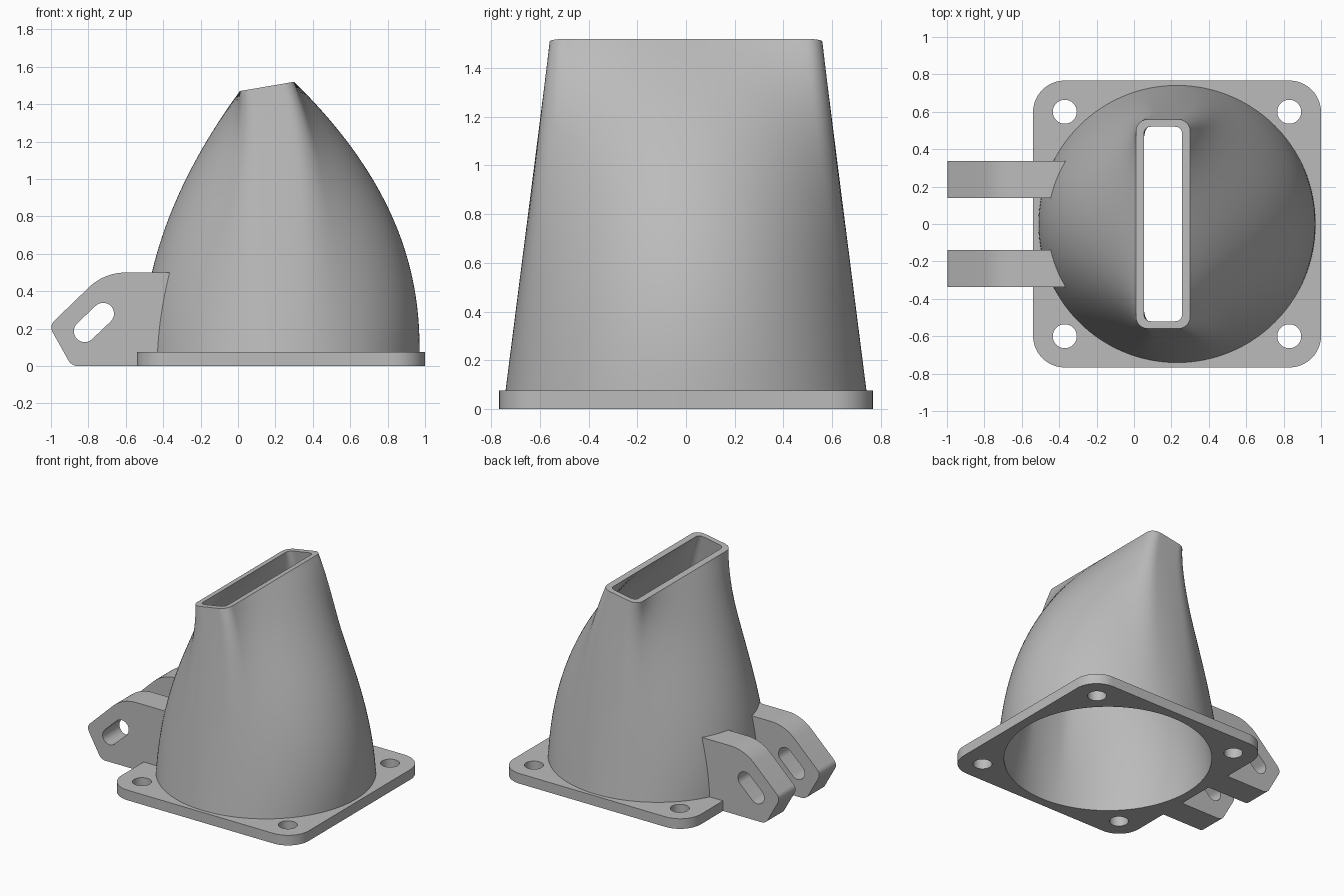
import bpy, bmesh, math
from mathutils import Vector

if "Cube" in bpy.data.objects:
    bpy.data.objects.remove(bpy.data.objects["Cube"])

CX = 0.23          # axis of the base
PLATE = 0.075      # plate thickness
N, ROWS = 192, 36  # loft resolution

grey = bpy.data.materials.new("plain grey")
grey.use_nodes = True
COLOUR = (0.5, 0.5, 0.5, 1)
grey.diffuse_color = COLOUR
grey.node_tree.nodes["Principled BSDF"].inputs["Base Color"].default_value = COLOUR


def arc(cx, cy, r, start, end, steps):
    return [(cx + r * math.cos(math.radians(start + (end - start) * i / steps)),
             cy + r * math.sin(math.radians(start + (end - start) * i / steps)))
            for i in range(steps + 1)]


def round_rect(cx, cy, hx, hy, r, steps=12):
    pts = []
    for k, (sx, sy) in enumerate([(1, 1), (-1, 1), (-1, -1), (1, -1)]):
        pts += arc(cx + sx * (hx - r), cy + sy * (hy - r), r, 90 * k, 90 * k + 90, steps)
    return pts


def rounded(corners):
    """Polygon from (x, y, radius) corners with filleted points."""
    pts = []
    for i, (x, y, r) in enumerate(corners):
        p = Vector((x, y))
        a = (Vector(corners[i - 1][:2]) - p).normalized()
        b = (Vector(corners[(i + 1) % len(corners)][:2]) - p).normalized()
        if r == 0:
            pts.append((x, y))
            continue
        half = a.angle(b) / 2
        d = r / math.tan(half)
        c = p + (a + b).normalized() * (r / math.sin(half))
        u, v = p + a * d - c, p + b * d - c
        w = u.angle(v)
        for k in range(13):
            q = c + (u * math.sin(w * (1 - k / 12)) + v * math.sin(w * k / 12)) / math.sin(w)
            pts.append((q.x, q.y))
    return pts


def add_object(name, mesh):
    obj = bpy.data.objects.new(name, mesh)
    bpy.context.collection.objects.link(obj)
    mesh.materials.clear()
    mesh.materials.append(grey)
    return obj


def baked(obj):
    deps = bpy.context.evaluated_depsgraph_get()
    deps.update()
    return bpy.data.meshes.new_from_object(obj.evaluated_get(deps))


def smooth(obj, degrees=30):
    bpy.ops.object.select_all(action='DESELECT')
    obj.select_set(True)
    bpy.context.view_layer.objects.active = obj
    bpy.ops.object.shade_smooth_by_angle(angle=math.radians(degrees))


def slab(name, loops, depth, place):
    """Flat outline with holes, given thickness; place maps (u, v, w) to a position."""
    curve = bpy.data.curves.new(name, 'CURVE')
    curve.dimensions, curve.fill_mode, curve.extrude = '2D', 'BOTH', depth / 2
    for loop in loops:
        s = curve.splines.new('POLY')
        s.points.add(len(loop) - 1)
        for p, (u, v) in zip(s.points, loop):
            p.co = (u, v, 0, 1)
        s.use_cyclic_u = True
    tmp = bpy.data.objects.new(name + "_outline", curve)
    bpy.context.collection.objects.link(tmp)
    mesh = baked(tmp)
    bpy.data.objects.remove(tmp)
    bm = bmesh.new()
    bm.from_mesh(mesh)
    bmesh.ops.remove_doubles(bm, verts=bm.verts, dist=1e-5)
    for v in bm.verts:
        v.co = place(*v.co)
    bmesh.ops.recalc_face_normals(bm, faces=bm.faces)
    bm.to_mesh(mesh)
    bm.free()
    return add_object(name, mesh)


def resample(pts, count):
    """Evenly spaced points along a closed outline."""
    pts = [Vector(p) for p in pts] + [Vector(pts[0])]
    seg = [(b - a).length for a, b in zip(pts, pts[1:])]
    step, out, i, run = sum(seg) / count, [], 0, 0.0
    for k in range(count):
        while i < len(seg) - 1 and run + seg[i] < k * step:
            run += seg[i]
            i += 1
        out.append(pts[i].lerp(pts[i + 1], (k * step - run) / seg[i] if seg[i] else 0))
    return out


def loft_rings(bm, radius, hx, hy, r):
    """Rings from the round base up to the tilted rounded slot."""
    mid = 0.155
    slot = resample([(mid + hx, 0)] + round_rect(mid, 0, hx, hy, r), N)
    rings = []
    for j in range(ROWS + 1):
        t = j / ROWS
        ring = []
        for k, p in enumerate(slot):
            a = math.tau * k / N
            bx, by = CX + radius * math.cos(a), radius * math.sin(a)
            f = t ** (2.08 + 0.12 * math.cos(a))
            neck = 0.6 * t ** 4 * (1 - t) * math.sin(a) ** 8 * (1 - math.cos(a)) / 2
            top = 1.495 + 0.17 * (p.x - mid)
            ring.append(bm.verts.new((bx + (p.x - bx) * f + neck,
                                      by + (p.y - by) * t,
                                      PLATE + (top - PLATE) * t)))
        rings.append(ring)
    return rings


def bridge(bm, rings):
    for a, b in zip(rings, rings[1:]):
        for k in range(N):
            n = (k + 1) % N
            bm.faces.new((a[k], a[n], b[n], b[k]))


def finish(bm, name):
    bmesh.ops.recalc_face_normals(bm, faces=bm.faces)
    mesh = bpy.data.meshes.new(name)
    bm.to_mesh(mesh)
    bm.free()
    return add_object(name, mesh)


OUTER = (0.741, 0.145, 0.56, 0.065)
INNER = (0.70, 0.102, 0.52, 0.035)

# Hollow hood, round at the base and slotted at the top
bm = bmesh.new()
outside, inside = loft_rings(bm, *OUTER), loft_rings(bm, *INNER)
rings = outside + inside[::-1]
bridge(bm, rings + [rings[0]])
smooth(finish(bm, "hood_shell"), 35)

# Base plate with the large opening and four bolt holes
holes = [arc(CX + sx * 0.6, sy * 0.6, 0.064, 0, 352.5, 47) for sx in (-1, 1) for sy in (-1, 1)]
opening = arc(CX, 0, 0.70, 0, 360 - 360 / N, N - 1)
plate = slab("base_plate", [round_rect(CX, 0, 0.77, 0.767, 0.17), opening] + holes, PLATE,
             lambda u, v, w: (u, v, w + PLATE / 2))
smooth(plate)

# Solid hood used to trim the lugs
bm = bmesh.new()
rings = loft_rings(bm, *OUTER)
foot = [bm.verts.new((v.co.x, v.co.y, -0.1)) for v in rings[0]]
bridge(bm, [foot] + rings)
bm.faces.new(foot)
bm.faces.new(rings[-1])
cutter = finish(bm, "lug_trimmer")
cutter.hide_render = True

# Pair of hinge lugs with slanted slots
profile = rounded([(-0.3, 0, 0), (-0.89, 0, 0.06), (-1.01, 0.215, 0.05),
                   (-0.715, 0.5, 0.28), (-0.3, 0.5, 0)])
slot_hole = arc(-0.721, 0.28, 0.058, -45, 135, 16) + arc(-0.82, 0.186, 0.058, 135, 315, 16)
for name, side in (("front_lug", -1), ("back_lug", 1)):
    lug = slab(name, [profile, slot_hole], 0.197, lambda u, v, w: (u, side * 0.2375 + w, v))
    mod = lug.modifiers.new("trim", 'BOOLEAN')
    mod.operation, mod.solver, mod.object = 'DIFFERENCE', 'EXACT', cutter
    mesh = baked(lug)
    lug.modifiers.clear()
    lug.data = mesh
    mesh.materials.clear()
    mesh.materials.append(grey)
    smooth(lug)
bpy.data.objects.remove(cutter)
